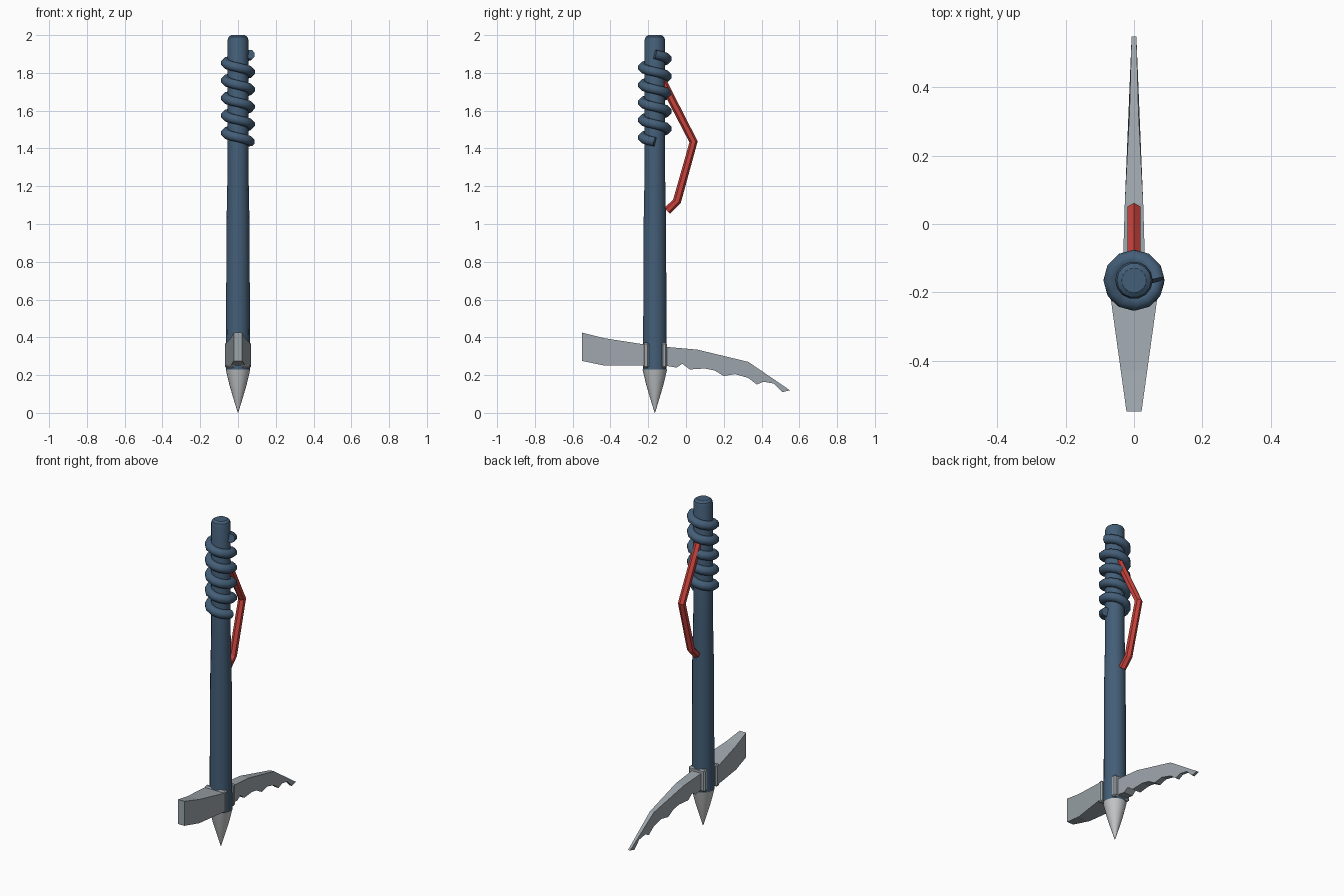
import bpy, bmesh, math
from mathutils import Vector

if "Cube" in bpy.data.objects:
    bpy.data.objects.remove(bpy.data.objects["Cube"])

CY = -0.165  # shaft axis


def material(name, rgb):
    m = bpy.data.materials.new(name)
    m.diffuse_color = (*rgb, 1)
    m.use_nodes = True
    m.node_tree.nodes["Principled BSDF"].inputs["Base Color"].default_value = m.diffuse_color
    return m


BLUE = material("slate blue", (0.057, 0.112, 0.185))
STEEL = material("steel grey", (0.34, 0.38, 0.41))
TIP = material("pale steel", (0.55, 0.56, 0.57))
RED = material("red", (0.58, 0.055, 0.045))


def finish(bm, name, mat, smooth=None):
    bmesh.ops.recalc_face_normals(bm, faces=bm.faces[:])
    me = bpy.data.meshes.new(name)
    bm.to_mesh(me)
    bm.free()
    me.materials.append(mat)
    ob = bpy.data.objects.new(name, me)
    bpy.context.collection.objects.link(ob)
    if smooth:
        bpy.ops.object.select_all(action='DESELECT')
        ob.select_set(True)
        bpy.context.view_layer.objects.active = ob
        bpy.ops.object.shade_smooth_by_angle(angle=math.radians(smooth))
    return ob


def skin(bm, rings):
    """Bridge equal rings of points and cap both ends."""
    rows = [[bm.verts.new(p) for p in r] for r in rings]
    n = len(rows[0])
    for a, b in zip(rows, rows[1:]):
        for i in range(n):
            j = (i + 1) % n
            bm.faces.new((a[i], a[j], b[j], b[i]))
    bm.faces.new(rows[0])
    bm.faces.new(rows[-1])


def lathe(name, profile, sides, mat, smooth):
    bm = bmesh.new()
    ang = [math.tau * i / sides for i in range(sides)]
    skin(bm, [[(r * math.cos(a), CY + r * math.sin(a), z) for a in ang] for r, z in profile])
    return finish(bm, name, mat, smooth)


def tube(name, path, radius, sides, mat, smooth, ref):
    """Sweep a round section along a path; ref gives the side direction at each point."""
    bm = bmesh.new()
    rings = []
    for k, p in enumerate(path):
        t = (path[min(k + 1, len(path) - 1)] - path[max(k - 1, 0)]).normalized()
        u = ref(p)
        u = (u - t * u.dot(t)).normalized()
        v = t.cross(u)
        rings.append([p + radius * (u * math.cos(a) + v * math.sin(a))
                      for a in (math.tau * (i + 0.5) / sides for i in range(sides))])
    skin(bm, rings)
    return finish(bm, name, mat, smooth)


def blade(name, outline, width):
    """Side outline in (y, z), thickness varying along y."""
    bm = bmesh.new()
    skin(bm, [[(s * width(y), y, z) for y, z in outline] for s in (-1, 1)])
    return finish(bm, name, STEEL)


def lerp_table(table):
    def f(y):
        for (y0, w0), (y1, w1) in zip(table, table[1:]):
            if y <= y1:
                return w0 + (w1 - w0) * (y - y0) / (y1 - y0)
        return table[-1][1]
    return f


# Tapered shaft with a rounded butt, and the ground spike
lathe("shaft", [(0.064, 0.23), (0.061, 1.0), (0.055, 1.3), (0.055, 1.975),
                (0.050, 1.99), (0.036, 2.0)], 14, BLUE, 35)
lathe("spike", [(0.001, 0.0), (0.024, 0.075), (0.046, 0.15), (0.065, 0.23)], 16, TIP, 40)

# Grip cord wound five turns around the handle
turns, steps = 5, 12
cord = []
for i in range(turns * steps + 1):
    a = math.tau * i / steps
    cord.append(Vector((0.065 * math.cos(a), CY + 0.065 * math.sin(a),
                        1.898 - 0.463 * i / (turns * steps))))
tube("grip_cord", cord, 0.026, 8, BLUE, 50, lambda p: Vector((p.x, p.y - CY, 0)))

# Red hand loop behind the handle
loop = [Vector((0, y, z)) for y, z in
        ((-0.125, 1.755), (0.04, 1.435), (-0.048, 1.12), (-0.10, 1.07))]
tube("hand_loop", loop, 0.022, 6, RED, None, lambda p: Vector((1, 0, 0)))

# Adze, widening toward the shaft
blade("adze", [(-0.55, 0.425), (-0.43, 0.395), (-0.205, 0.36),
               (-0.205, 0.25), (-0.43, 0.25), (-0.55, 0.275)],
      lerp_table([(-0.55, 0.022), (-0.205, 0.07)]))

# Toothed pick, thinning toward the point
blade("pick", [(-0.11, 0.35), (0.06, 0.335), (0.33, 0.27), (0.55, 0.12), (0.51, 0.11),
               (0.465, 0.155), (0.41, 0.165), (0.375, 0.15), (0.33, 0.185), (0.26, 0.205),
               (0.20, 0.195), (0.15, 0.225), (0.10, 0.235), (0.02, 0.23), (-0.02, 0.26),
               (-0.05, 0.24), (-0.11, 0.25)],
      lerp_table([(-0.11, 0.032), (0.06, 0.027), (0.33, 0.013), (0.55, 0.007)]))

# Bevelled mounting plates either side of the shaft
for name, y, half in (("front_plate", -0.212, 0.07), ("back_plate", -0.116, 0.055)):
    bm = bmesh.new()
    bmesh.ops.create_cube(bm, size=1)
    for v in bm.verts:
        v.co = (v.co.x * 2 * half, y + v.co.y * 0.03, 0.305 + v.co.z * 0.135)
    bmesh.ops.bevel(bm, geom=bm.edges[:], offset=0.008, segments=1, affect='EDGES')
    finish(bm, name, STEEL)
